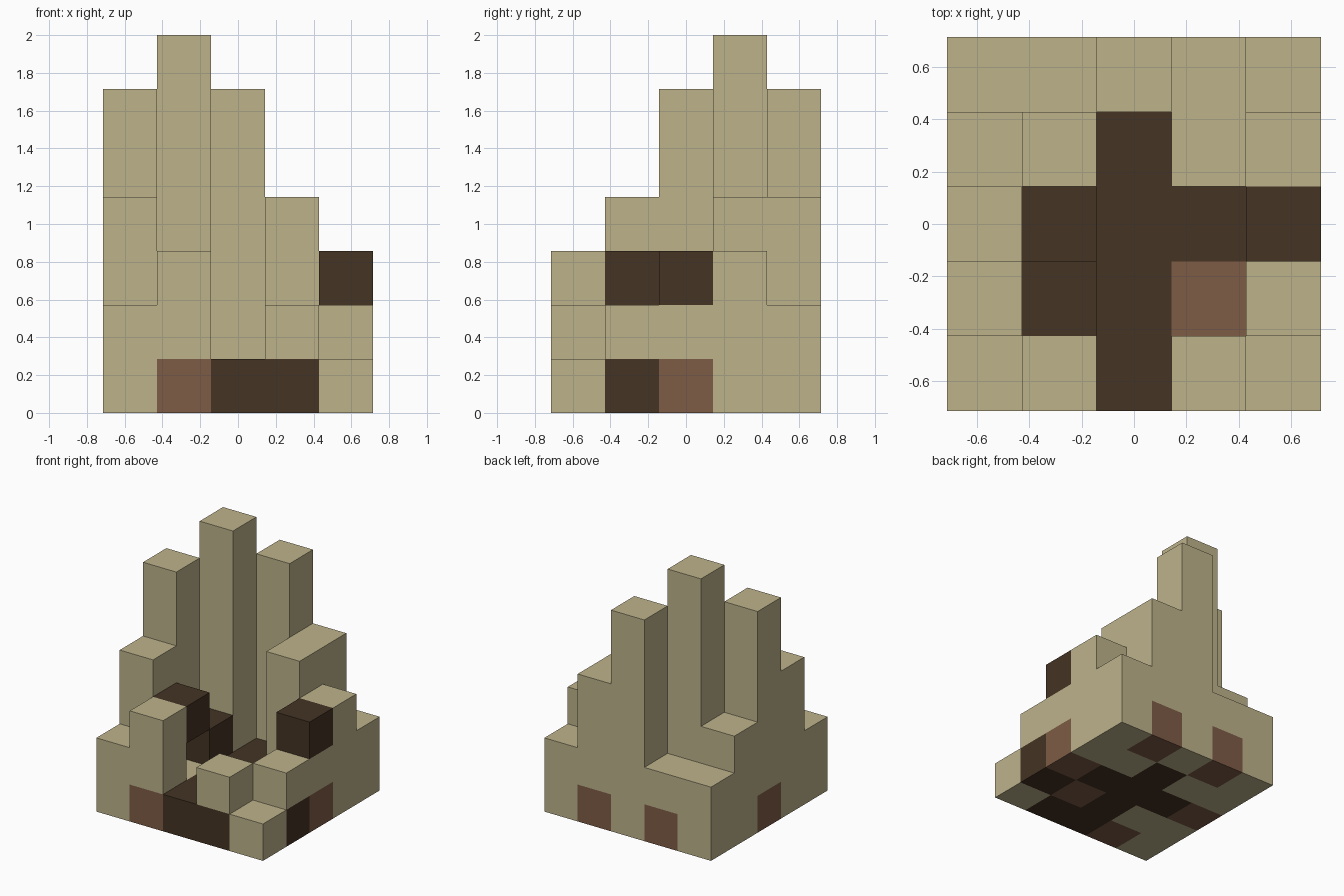
import bpy, bmesh
from mathutils import Vector

if "Cube" in bpy.data.objects:
    bpy.data.objects.remove(bpy.data.objects["Cube"], do_unlink=True)

U = 2 / 7  # edge of one block


def material(name, rgb):
    m = bpy.data.materials.new(name)
    m.use_nodes = True
    m.diffuse_color = (*rgb, 1)
    m.node_tree.nodes["Principled BSDF"].inputs["Base Color"].default_value = (*rgb, 1)
    return m


MATS = {"T": material("sand_stone", (0.51, 0.45, 0.26)),
        "D": material("dark_brown", (0.058, 0.033, 0.017)),
        "B": material("clay_brown", (0.21, 0.107, 0.061))}
KEYS = list(MATS)

# Column heights and ground-layer colours, rows from front to back
HEIGHTS = ["23121", "43112", "62113", "37143", "22642"]
GROUND = ["TBDDT", "TTDBD", "BDDDB", "TTDTT", "TBTBT"]
DARK_BLOCKS = {(1, 1, 2), (1, 2, 1), (4, 2, 2)}
HOLLOW = {(1, 1, 1)}  # gap below the overhanging block


def part_name(i, j, k, height):
    if k == 0:
        return "ground_layer"
    if (i, j, k) in DARK_BLOCKS:
        return "dark_blocks"
    return "tall_towers" if height > 5 else "stepped_walls"


# Sort the blocks into parts
blocks = {}
for j, row in enumerate(HEIGHTS):
    for i, h in enumerate(map(int, row)):
        for k in range(h):
            if (i, j, k) in HOLLOW:
                continue
            colour = GROUND[j][i] if k == 0 else "D" if (i, j, k) in DARK_BLOCKS else "T"
            blocks[i, j, k] = (part_name(i, j, k, h), colour)


def add_side(bm, cell, axis, sign, colour):
    """One outer square of a block."""
    n, a, b = Vector(), Vector(), Vector()
    n[axis] = sign
    a[(axis + 1) % 3] = 1
    b[(axis + 2) % 3] = sign
    c = Vector(cell) + Vector((-2, -2, 0.5)) + n / 2
    corners = [c + (s * a + t * b) / 2 for s, t in ((-1, -1), (1, -1), (1, 1), (-1, 1))]
    face = bm.faces.new([bm.verts.new(p * U) for p in corners])
    face.material_index = KEYS.index(colour)


# Build each part as an outer shell without hidden faces
for name in sorted({p for p, _ in blocks.values()}):
    bm = bmesh.new()
    for cell, (part, colour) in blocks.items():
        if part != name:
            continue
        for axis in range(3):
            for sign in (-1, 1):
                beside = list(cell)
                beside[axis] += sign
                if tuple(beside) not in blocks:
                    add_side(bm, cell, axis, sign, colour)
    bmesh.ops.remove_doubles(bm, verts=bm.verts, dist=0.001)
    bmesh.ops.dissolve_limit(bm, angle_limit=0.01, verts=bm.verts, edges=bm.edges,
                             delimit={"MATERIAL"})
    mesh = bpy.data.meshes.new(name)
    bm.to_mesh(mesh)
    bm.free()
    for m in MATS.values():
        mesh.materials.append(m)
    bpy.context.collection.objects.link(bpy.data.objects.new(name, mesh))
